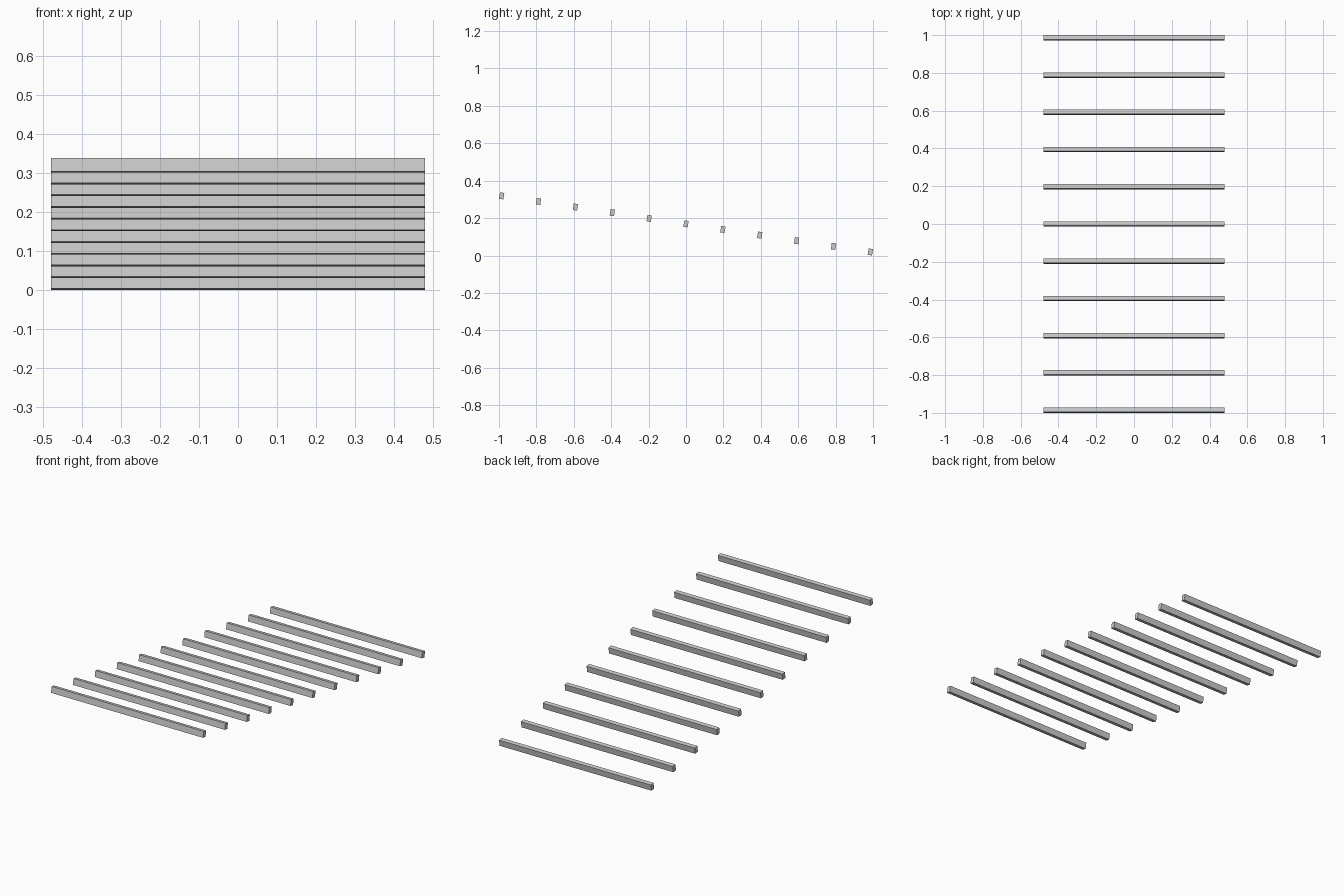
import bpy, math

if "Cube" in bpy.data.objects:
    bpy.data.objects.remove(bpy.data.objects["Cube"])

COUNT = 11
LENGTH, DEPTH, HEIGHT = 0.958, 0.0235, 0.035
STEP_Y, STEP_Z = 0.1971, -0.03
TILT = math.atan2(STEP_Z, STEP_Y)
# vertical half extent of a tilted slat, so the lowest one rests on z = 0
HALF_Z = (HEIGHT * math.cos(TILT) + DEPTH * abs(math.sin(TILT))) / 2

# Row of identical slats descending towards the back
for i in range(COUNT):
    y = (i - (COUNT - 1) / 2) * STEP_Y
    z = HALF_Z - (COUNT - 1 - i) * STEP_Z
    bpy.ops.mesh.primitive_cube_add(size=1, location=(0, y, z), rotation=(TILT, 0, 0))
    slat = bpy.context.object
    slat.name = f"slat_{i + 1:02d}"
    slat.scale = (LENGTH, DEPTH, HEIGHT)
